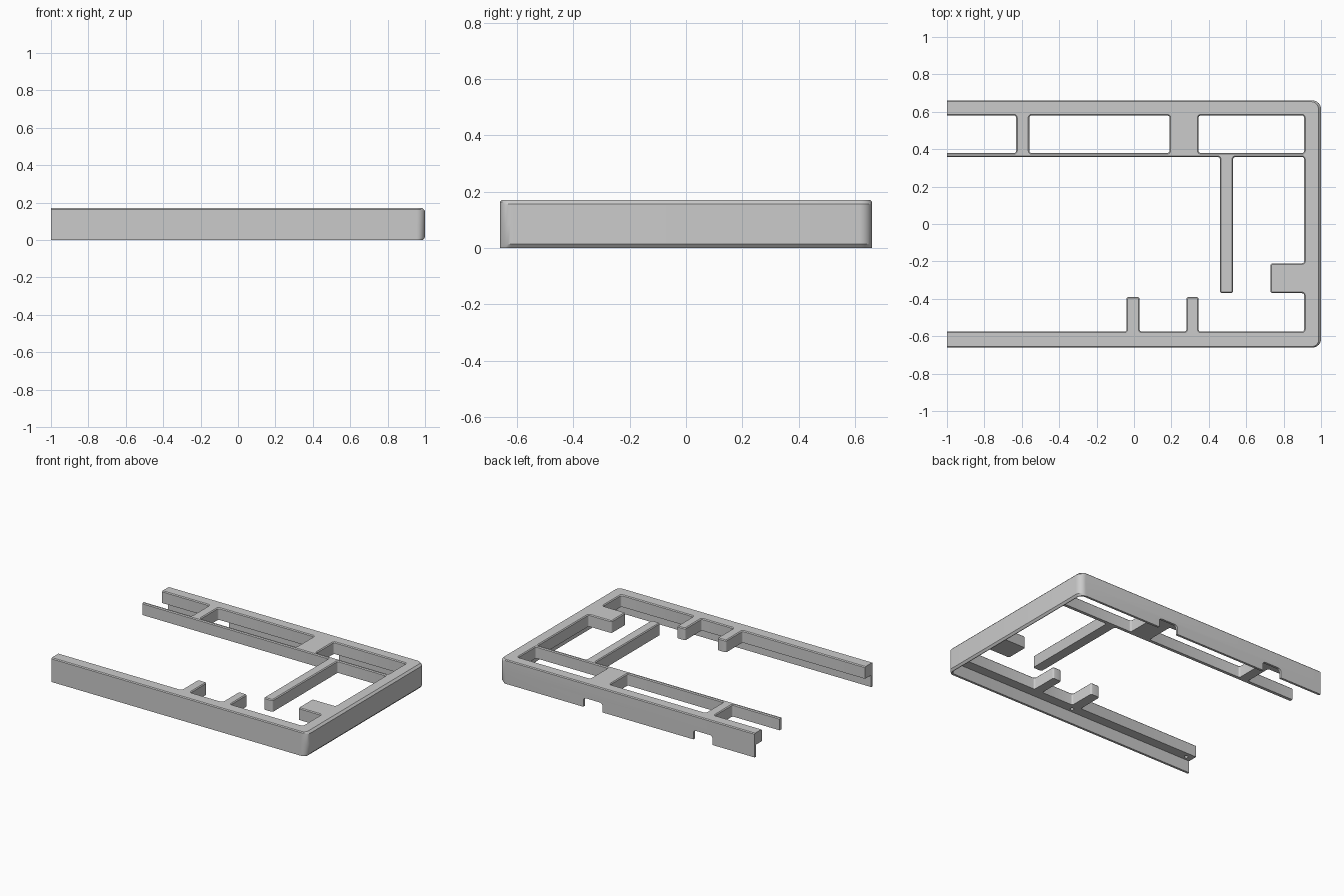
import bpy, bmesh, math
from mathutils import Vector

cube = bpy.data.objects.get("Cube")
if cube:
    bpy.data.objects.remove(cube)

HALF_Y, TOP, SHELF = 0.66, 0.17, 0.085
WALL, CORNER = 0.016, 0.045

grey = bpy.data.materials.new("plain grey")
grey.use_nodes = True
COLOUR = (0.6, 0.6, 0.6, 1)
grey.diffuse_color = COLOUR
grey.node_tree.nodes["Principled BSDF"].inputs["Base Color"].default_value = COLOUR


def ring(corners, outer, inner):
    """Inset a right-angled outline and round its corners, except at the cut end."""
    pts = [Vector(c) for c in corners]
    n = len(pts)

    def inset(i):
        a, b = pts[i], pts[(i + 1) % n]
        if a.x == b.x == -1:
            return 0
        rim = a.x == b.x == 1 or (a.y == b.y and abs(a.y) == HALF_Y)
        return outer if rim else inner

    result = []
    for i, p in enumerate(pts):
        d1 = (p - pts[i - 1]).normalized()
        d2 = (pts[(i + 1) % n] - p).normalized()
        q = p + Vector((-d1.y, d1.x)) * inset(i - 1) + Vector((-d2.y, d2.x)) * inset(i)
        if p.x == -1:
            result.append(q)
            continue
        convex = d1.cross(d2) > 0
        big = p.x == 1
        r = CORNER if big else 0.012
        if abs(p.x - (1 - WALL)) < 1e-6:
            r = CORNER - WALL
        r += -inset(i) if convex else inset(i)
        steps = 8 if big else 4
        centre = q + r * (d2 - d1)
        for k in range(steps + 1):
            t = math.pi / 2 * k / steps
            result.append(centre - d2 * r * math.cos(t) + d1 * r * math.sin(t))
    return result


def solid(name, outlines, levels):
    """Loft outlines through (z, outer inset, inner inset) levels and cap both ends."""
    bm = bmesh.new()
    caps = ([], [])
    for corners in outlines:
        loops = [[bm.verts.new((p.x, p.y, z)) for p in ring(corners, o, i)]
                 for z, o, i in levels]
        n = len(loops[0])
        for low, high in zip(loops, loops[1:]):
            for k in range(n):
                m = (k + 1) % n
                bm.faces.new((low[k], low[m], high[m], high[k]))
        for cap, loop in zip(caps, (loops[0], loops[-1])):
            cap += [bm.edges.get((loop[k], loop[(k + 1) % n])) for k in range(n)]
    for cap in caps:
        bmesh.ops.triangle_fill(bm, edges=cap, use_beauty=True)
    bmesh.ops.recalc_face_normals(bm, faces=bm.faces)
    bmesh.ops.dissolve_limit(bm, angle_limit=0.01, verts=bm.verts, edges=bm.edges)
    mesh = bpy.data.meshes.new(name)
    bm.to_mesh(mesh)
    bm.free()
    mesh.materials.append(grey)
    obj = bpy.data.objects.new(name, mesh)
    bpy.context.collection.objects.link(obj)
    return obj


def cut(obj, cutter):
    """Subtract the cutter, then discard it."""
    cutter.data.materials.append(grey)
    mod = obj.modifiers.new("cut", 'BOOLEAN')
    mod.operation, mod.solver, mod.object = 'DIFFERENCE', 'EXACT', cutter
    bpy.context.view_layer.objects.active = obj
    bpy.ops.object.modifier_apply(modifier=mod.name)
    bpy.data.objects.remove(cutter)


def tab(x0, x1, y, tip):
    """Corners of a tab rising from the front rail, walked towards -x."""
    return [(x1, y), (x1, tip), (x0, tip), (x0, y)]


def window(x0, x1):
    return [(x0, 0.38), (x0, 0.58), (x1, 0.58), (x1, 0.38)]


# Upper frame: rim, thin rail, cross bars, divider bar and tabs in one plate
FRONT, SIDE, RAIL = -0.575, 0.91, 0.358
outline = [(-1, -HALF_Y), (1, -HALF_Y), (1, HALF_Y), (-1, HALF_Y),
           (-1, 0.58), (-0.63, 0.58), (-0.63, 0.38), (-1, 0.38),
           (-1, RAIL), (0.46, RAIL), (0.46, -0.37), (0.53, -0.37), (0.53, RAIL),
           (SIDE, RAIL), (SIDE, -0.21), (0.73, -0.21), (0.73, -0.37), (SIDE, -0.37),
           (SIDE, FRONT)]
outline += tab(0.28, 0.345, FRONT, -0.39) + tab(-0.04, 0.03, FRONT, -0.39)
outline.append((-1, FRONT))
frame = solid("upper_frame", [outline, window(-0.56, 0.19), window(0.345, SIDE)],
              [(SHELF, 0, 0), (TOP - 0.014, 0, 0), (TOP - 0.006, 0.008, 0),
               (TOP, 0.014, 0.006)])

# Blind screw holes under the front rail
for x in (-0.95, 0.0):
    bpy.ops.mesh.primitive_cylinder_add(vertices=20, radius=0.012, depth=0.1,
                                        location=(x, -0.615, SHELF))
    cut(frame, bpy.context.object)

# Thin skirt below the frame, chamfered along its foot
iy, ix = HALF_Y - WALL, 1 - WALL
skirt = solid("outer_skirt",
              [[(-1, -HALF_Y), (1, -HALF_Y), (1, HALF_Y), (-1, HALF_Y),
                (-1, iy), (ix, iy), (ix, -iy), (-1, -iy)]],
              [(0, 0.012, 0), (0.014, 0, 0), (SHELF, 0, 0)])

# Cable notches with rounded upper corners in the back skirt
for x in (0.267, -0.595):
    bpy.ops.mesh.primitive_cube_add(size=1, location=(x, HALF_Y, 0))
    notch = bpy.context.object
    notch.scale = (0.15, 0.2, 0.13)
    bpy.ops.object.transform_apply(location=False, rotation=False, scale=True)
    bm = bmesh.new()
    bm.from_mesh(notch.data)
    edges = [e for e in bm.edges if all(v.co.z > 0 for v in e.verts)
             and abs(e.verts[0].co.y - e.verts[1].co.y) > 0.1]
    bmesh.ops.bevel(bm, geom=edges, offset=0.02, segments=4, profile=0.5, affect='EDGES')
    bm.to_mesh(notch.data)
    bm.free()
    cut(skirt, notch)

# Smooth rounded corners, crisp edges elsewhere
bpy.ops.object.select_all(action='DESELECT')
for obj in (frame, skirt):
    obj.select_set(True)
bpy.context.view_layer.objects.active = frame
bpy.ops.object.shade_smooth_by_angle(angle=math.radians(25))
